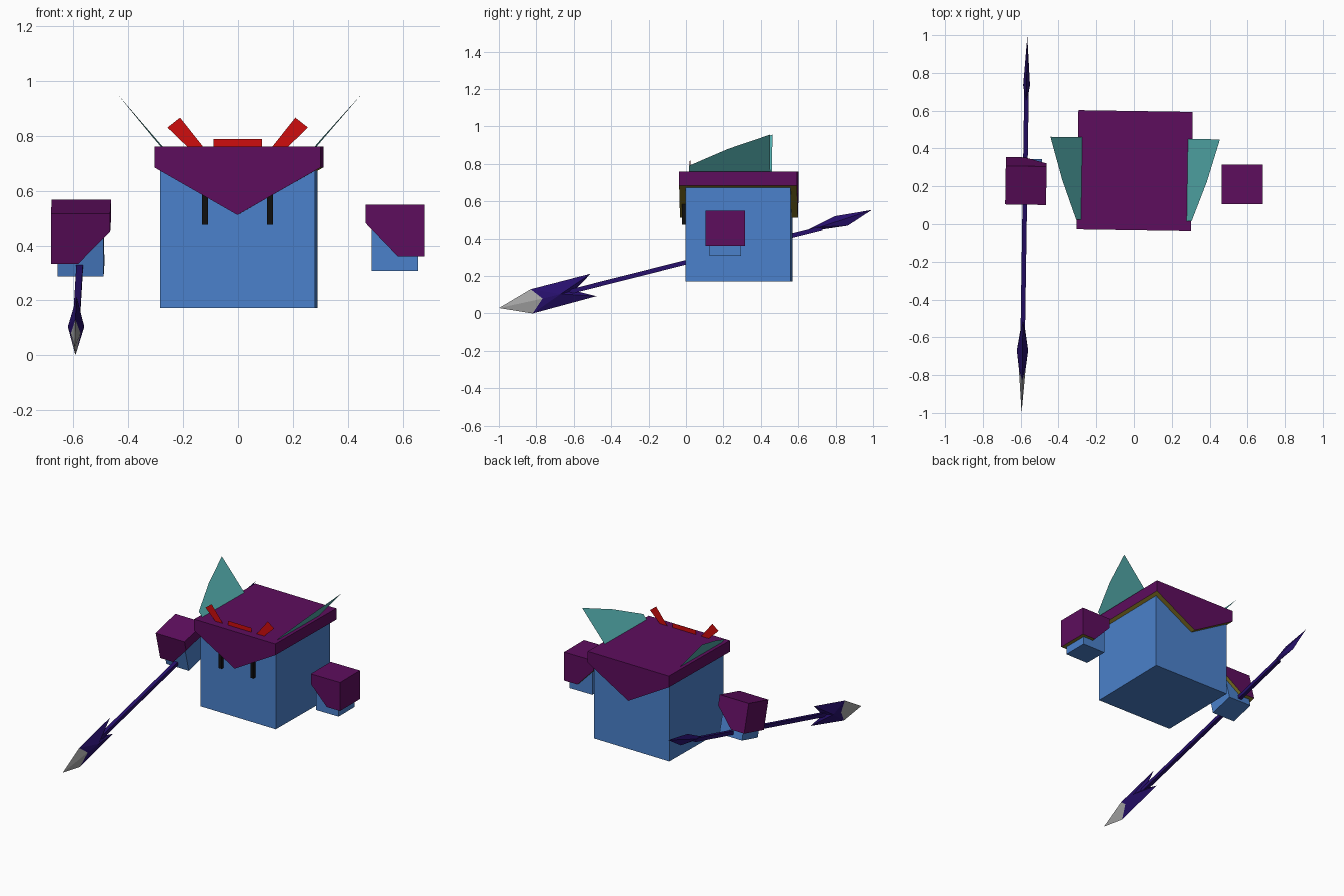
import bpy, bmesh
from math import radians

old = bpy.data.objects.get("Cube")
if old:
    bpy.data.objects.remove(old, do_unlink=True)


def material(name, r, g, b):
    m = bpy.data.materials.new(name)
    m.use_nodes = True
    m.diffuse_color = (r, g, b, 1)
    m.node_tree.nodes["Principled BSDF"].inputs["Base Color"].default_value = (r, g, b, 1)
    return m


PURPLE = material("purple_cloth", 0.11, 0.004, 0.11)
OLIVE = material("olive_trim", 0.25, 0.19, 0.02)
BLUE = material("blue_skin", 0.07, 0.22, 0.60)
RED = material("red_crest", 0.62, 0.004, 0.004)
TEAL = material("teal_fin", 0.09, 0.43, 0.43)
NAVY = material("navy_spear", 0.02, 0.005, 0.15)
SILVER = material("silver_point", 0.38, 0.38, 0.38)
BLACK = material("black_eye", 0.005, 0.005, 0.005)


def make(name, verts, faces, mats, loc=(0, 0, 0), rot=(0, 0, 0), rule=None):
    """Mesh object with outward normals; rule picks each face's material."""
    bm = bmesh.new()
    vs = [bm.verts.new(v) for v in verts]
    for f in faces:
        bm.faces.new([vs[i] for i in f])
    bmesh.ops.recalc_face_normals(bm, faces=bm.faces)
    bm.normal_update()
    if rule:
        for f in bm.faces:
            f.material_index = rule(f)
    me = bpy.data.meshes.new(name)
    bm.to_mesh(me)
    bm.free()
    for m in mats:
        me.materials.append(m)
    ob = bpy.data.objects.new(name, me)
    ob.location = loc
    ob.rotation_euler = [radians(a) for a in rot]
    bpy.context.collection.objects.link(ob)
    return ob


def prism(name, outline, y0, y1, mats, **kw):
    """Extrude an (x, z) outline along y."""
    n = len(outline)
    verts = [(x, y, z) for y in (y0, y1) for x, z in outline]
    faces = [range(n), range(n, 2 * n)]
    faces += [(i, (i + 1) % n, n + (i + 1) % n, n + i) for i in range(n)]
    return make(name, verts, faces, mats, **kw)


def rect(x0, x1, z0, z1):
    return [(x0, z0), (x1, z0), (x1, z1), (x0, z1)]


def underside(face):
    return 1 if face.normal.z < -0.1 else 0


# Body, hood and everything on them share a slightly turned frame
frame = dict(loc=(0.003, 0.283, 0), rot=(0, 0, -0.9))
prism("body", rect(-0.282, 0.282, 0.172, 0.7), -0.281, 0.281, [BLUE], **frame)
prism("hood", [(-0.303, 0.76), (0.303, 0.76), (0.303, 0.685), (0, 0.512), (-0.303, 0.685)],
      -0.315, 0.315, [PURPLE, OLIVE], rule=underside, **frame)

# Crest bar: a flat card standing on the hood
quad = [(0, 1, 2, 3)]
make("crest_bar", [(x, -0.263, z) for x, z in rect(-0.088, 0.088, 0.75, 0.789)],
     quad, [RED], **frame)

for side, s in (("left", 1), ("right", -1)):
    # Eye slit
    prism(side + "_eye", rect(s * 0.118 - 0.011, s * 0.118 + 0.011, 0.476, 0.64),
          -0.302, -0.27, [BLACK], **frame)
    # Slanted crest card
    horn = [(0.256, 0.83), (0.21, 0.866), (0.122, 0.755), (0.178, 0.755)]
    make(side + "_crest", [(s * x, -0.263, z) for x, z in horn], quad, [RED], **frame)
    # Thin fin leaning outwards
    fin = [(-0.263, 0.75), (-0.263, 0.79), (-0.053, 0.88), (0.172, 0.956), (0.172, 0.75)]
    make(side + "_fin", [(s * (0.28 + 0.86 * (z - 0.76)), y, z) for y, z in fin],
         [range(5)], [TEAL], **frame)

    # Hand and sleeve; the right one tilts with the spear
    place = dict(loc=(0.572, 0.21, 0.455)) if s > 0 else \
        dict(loc=(-0.572, 0.228, 0.45), rot=(14.2, 0, -0.9))
    cuff = [(-0.108, 0.095), (0.108, 0.095), (0.108, -0.095), (0.01, -0.095), (-0.108, 0.028)]
    prism(side + "_sleeve", [(s * x, z) for x, z in cuff], -0.105, 0.105,
          [PURPLE, OLIVE], rule=underside, **place)
    prism(side + "_hand", rect(-0.085, 0.083, -0.147, 0.02), -0.085, 0.083, [BLUE], **place)

# Spear, built along local y
spear = dict(loc=(-0.58, 0, 0.273), rot=(14.15, 0, -0.87))
prism("spear_shaft", rect(-0.012, 0.012, -0.012, 0.012), -0.7, 0.75, [NAVY], **spear)

# Barbed head: tip, shoulders, barbs, notch, then ridge points on both sides
head = [(0, -1.029, 0.008), (0, -0.84, 0.064), (0, -0.862, -0.064),
        (0, -0.509, 0.066), (0, -0.509, -0.058), (0, -0.617, 0),
        (0.018, -0.79, 0), (0.03, -0.69, 0), (-0.018, -0.79, 0), (-0.03, -0.69, 0)]
faces = []
for r, m in ((6, 7), (8, 9)):
    faces += [(0, 1, r), (0, r, 2), (1, m, r), (2, r, m),
              (1, 3, m), (2, m, 4), (3, 5, m), (4, m, 5)]
make("spear_head", head, faces, [NAVY, SILVER], **spear,
     rule=lambda f: int(any(v.co.y < -1 for v in f.verts)))

# Small rear point
tail = [(0, 1.032, 0.03), (0, 0.832, 0.046), (0, 0.646, 0.005), (0, 0.887, -0.02),
        (0.018, 0.76, 0.01), (-0.018, 0.76, 0.01)]
make("spear_tail", tail, [(i, (i + 1) % 4, c) for c in (4, 5) for i in range(4)], [NAVY], **spear)
